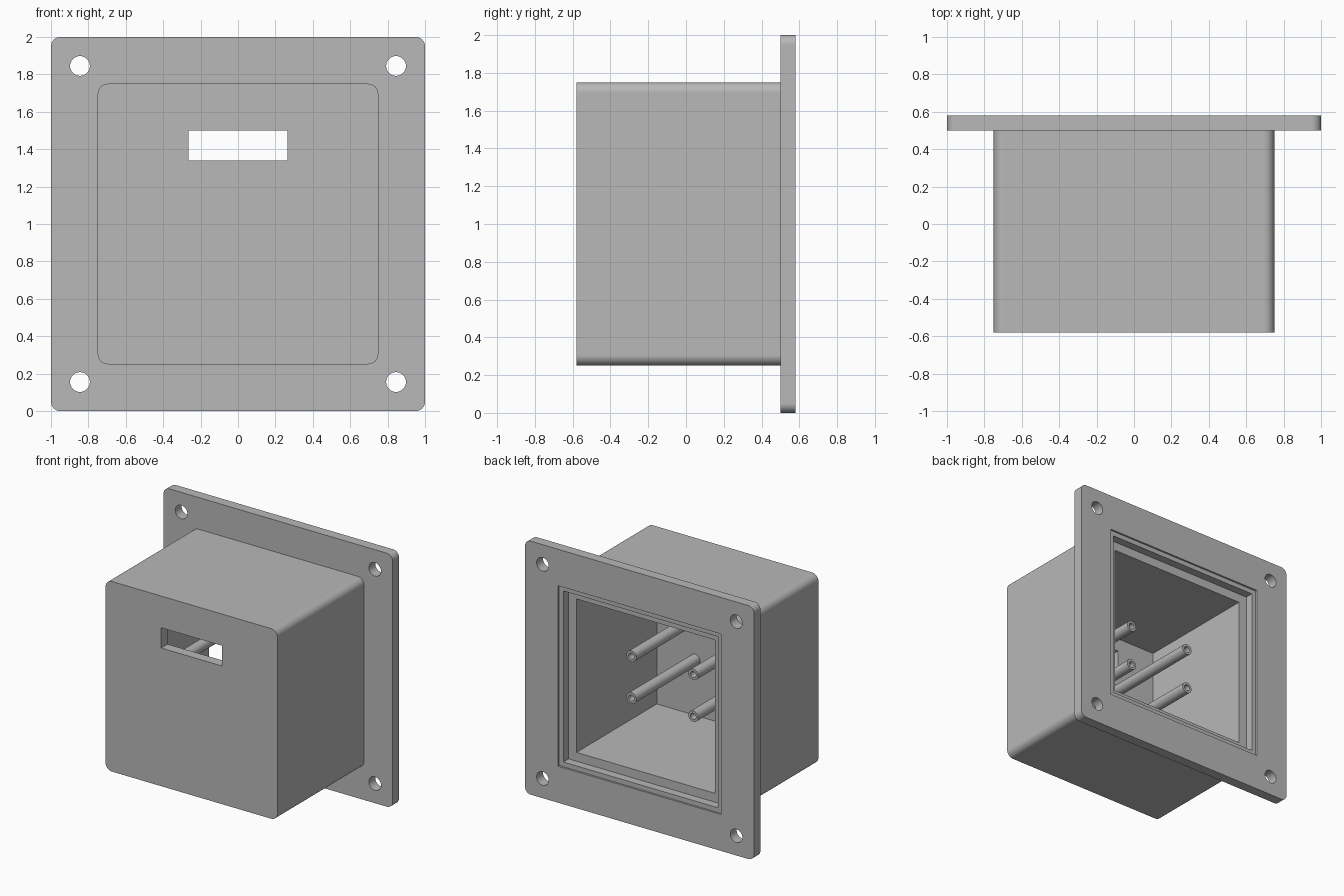
import bpy, bmesh, math
from mathutils import Matrix

if "Cube" in bpy.data.objects:
    bpy.data.objects.remove(bpy.data.objects["Cube"])

grey = bpy.data.materials.new("mid grey plastic")
grey.diffuse_color = (0.48, 0.48, 0.48, 1)
grey.use_nodes = True
grey.node_tree.nodes["Principled BSDF"].inputs["Base Color"].default_value = grey.diffuse_color


def finish(bm, name):
    bmesh.ops.recalc_face_normals(bm, faces=bm.faces)
    mesh = bpy.data.meshes.new(name)
    bm.to_mesh(mesh)
    bm.free()
    ob = bpy.data.objects.new(name, mesh)
    mesh.materials.append(grey)
    bpy.context.collection.objects.link(ob)
    return ob


def block(name, x0, x1, y0, y1, z0, z1, r=0):
    """Box with the four edges running along y rounded."""
    bm = bmesh.new()
    bmesh.ops.create_cube(bm, size=1)
    for v in bm.verts:
        v.co.x = x0 if v.co.x < 0 else x1
        v.co.y = y0 if v.co.y < 0 else y1
        v.co.z = z0 if v.co.z < 0 else z1
    if r:
        edges = [e for e in bm.edges
                 if abs(e.verts[0].co.y - e.verts[1].co.y) > 1e-4]
        bmesh.ops.bevel(bm, geom=edges, offset=r, segments=8,
                        profile=0.5, affect='EDGES')
    return finish(bm, name)


def square(name, half, y0, y1, r=0):
    return block(name, -half, half, y0, y1, 1 - half, 1 + half, r)


def rod(name, x, z, y0, y1, r, sides=32):
    bm = bmesh.new()
    m = Matrix.Translation((x, (y0 + y1) / 2, z)) @ Matrix.Rotation(math.pi / 2, 4, 'X')
    bmesh.ops.create_cone(bm, cap_ends=True, segments=sides, radius1=r,
                          radius2=r, depth=y1 - y0, matrix=m)
    return finish(bm, name)


def combine(ob, other, operation):
    mod = ob.modifiers.new(operation.lower(), 'BOOLEAN')
    mod.operation, mod.object, mod.solver = operation, other, 'EXACT'
    bpy.context.view_layer.objects.active = ob
    bpy.ops.object.modifier_apply(modifier=mod.name)
    bpy.data.objects.remove(other, do_unlink=True)


def smooth(ob):
    bpy.ops.object.select_all(action='DESELECT')
    ob.select_set(True)
    bpy.context.view_layer.objects.active = ob
    bpy.ops.object.shade_smooth_by_angle(angle=math.radians(30))
    mod = ob.modifiers.new("even_normals", 'WEIGHTED_NORMAL')
    mod.keep_sharp = True


# Box body joined to the mounting flange
housing = square("housing", 0.75, -0.58, 0.54, 0.055)
combine(housing, square("flange", 1.0, 0.50, 0.58, 0.05), 'UNION')

# Main cavity and the two-step lid recess
combine(housing, square("cavity", 0.605, -0.50, 0.7), 'DIFFERENCE')
combine(housing, square("lid_seat", 0.675, 0.50, 0.7), 'DIFFERENCE')
combine(housing, square("lid_rim", 0.712, 0.565, 0.7), 'DIFFERENCE')

# Display window in the front wall
combine(housing, block("window", -0.265, 0.265, -0.7, -0.4, 1.34, 1.50), 'DIFFERENCE')

# Screw holes in the flange corners
for x in (-0.845, 0.845):
    for z in (0.155, 1.845):
        combine(housing, rod("screw_hole", x, z, 0.4, 0.7, 0.053), 'DIFFERENCE')
smooth(housing)

# Hollow mounting posts rising from the inside of the front wall
for x in (-0.27, 0.27):
    for z in (0.835, 1.165):
        post = rod("mounting_post", x, z, -0.505, 0.295, 0.043)
        combine(post, rod("post_bore", x, z, 0.0, 0.4, 0.024), 'DIFFERENCE')
        smooth(post)
